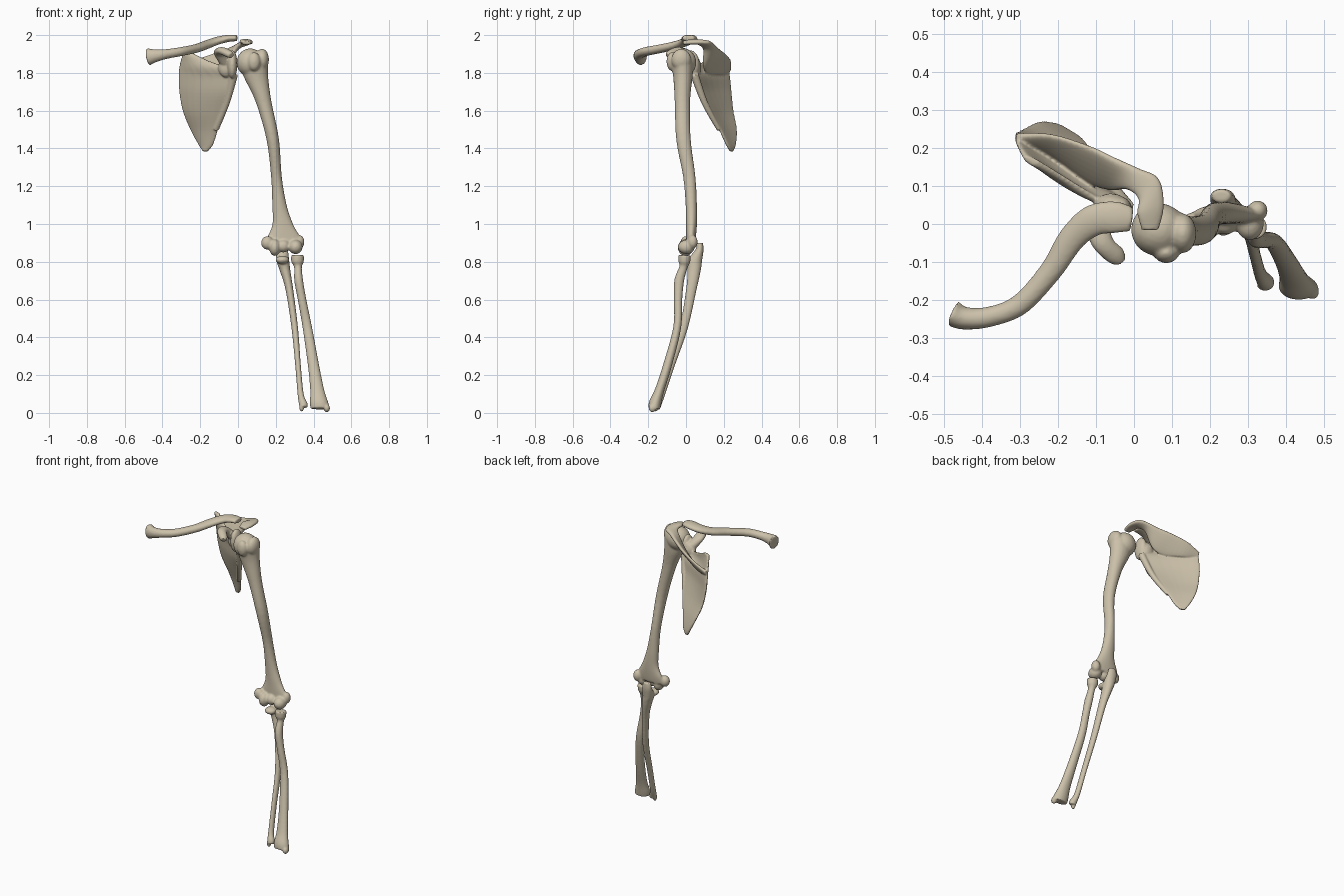
import bpy, bmesh, math
from mathutils import Vector, Matrix

bone_mat = bpy.data.materials.new("bone")
bone_mat.diffuse_color = (0.60, 0.53, 0.40, 1)


def spline(rows, steps=5):
    """Catmull-Rom through rows of plain numbers."""
    out = []
    n = len(rows)
    for i in range(n - 1):
        quad = [rows[max(0, min(n - 1, i + k))] for k in (-1, 0, 1, 2)]
        for s in range(steps):
            t = s / steps
            out.append([0.5 * (2 * b + (c - a) * t + (2 * a - 5 * b + 4 * c - d) * t ** 2
                               + (3 * b - a - 3 * c + d) * t ** 3) for a, b, c, d in zip(*quad)])
    return out + [list(rows[-1])]


def loft(bm, rows, bulge=0.0, power=1.0, sides=20):
    """Skin of flattened rings; row = edge A xyz, edge B xyz, half thickness."""
    rows = spline(rows)
    mids = [(Vector(r[0:3]) + Vector(r[3:6])) / 2 for r in rows]
    rings = []
    for i, r in enumerate(rows):
        half = (Vector(r[3:6]) - Vector(r[0:3])) / 2
        along = mids[min(i + 1, len(rows) - 1)] - mids[max(i - 1, 0)]
        normal = half.cross(along).normalized()
        ring = []
        for k in range(sides):
            a = 2 * math.pi * k / sides
            c, s = math.cos(a), math.sin(a)
            off = math.copysign(abs(s) ** power, s) * r[6] + bulge * (1 - c * c) * half.length
            ring.append(bm.verts.new(mids[i] + half * c + normal * off))
        rings.append(ring)
    for p, q in zip(rings, rings[1:]):
        for k in range(sides):
            m = (k + 1) % sides
            bm.faces.new((p[k], p[m], q[m], q[k]))
    bm.faces.new(rings[0])
    bm.faces.new(rings[-1])


def shaft(bm, rows):
    """Upright bone; row = z, x min, x max, y min, y max."""
    loft(bm, [(x0, (y0 + y1) / 2, z, x1, (y0 + y1) / 2, z, (y1 - y0) / 2)
              for z, x0, x1, y0, y1 in rows])


def blobs(bm, items):
    """Ellipsoids; item = centre xyz, radii xyz."""
    for x, y, z, a, b, c in items:
        bmesh.ops.create_icosphere(bm, subdivisions=3, radius=1,
                                   matrix=Matrix.Translation((x, y, z)) @ Matrix.Diagonal((a, b, c, 1)))


def finish(bm, name, voxel=0.006, smooth=5):
    """Fuse the overlapping pieces into one smooth bone."""
    bmesh.ops.recalc_face_normals(bm, faces=bm.faces)
    me = bpy.data.meshes.new(name)
    bm.to_mesh(me)
    bm.free()
    me.materials.append(bone_mat)
    for f in me.polygons:
        f.use_smooth = True
    ob = bpy.data.objects.new(name, me)
    bpy.context.collection.objects.link(ob)
    rm = ob.modifiers.new("fuse", 'REMESH')
    rm.mode = 'VOXEL'
    rm.voxel_size = voxel
    rm.use_smooth_shade = True
    sm = ob.modifiers.new("soften", 'SMOOTH')
    sm.factor = 0.5
    sm.iterations = smooth


# humerus: shaft, head with tubercles, elbow condyles
bm = bmesh.new()
shaft(bm, [(1.86, .01, .16, -.08, .04), (1.78, .03, .16, -.068, .035), (1.65, .092, .177, -.06, .022),
           (1.45, .15, .217, -.052, .025), (1.25, .175, .232, -.015, .05), (1.1, .181, .258, -.002, .058),
           (1.0, .182, .292, .0, .058), (.93, .155, .33, .0, .052), (.89, .15, .335, .0, .045)])
blobs(bm, [(.065, -.015, 1.855, .073, .07, .075), (.128, -.025, 1.87, .036, .052, .058),
           (.085, -.075, 1.86, .034, .028, .05), (.155, .0, .9, .033, .03, .036),
           (.325, .035, .905, .027, .027, .037), (.195, -.002, .875, .03, .042, .045),
           (.24, .005, .883, .035, .033, .034), (.305, .002, .878, .037, .045, .038)])
finish(bm, "humerus")

# ulna: olecranon hook, coronoid lip, shaft and small lower head
bm = bmesh.new()
shaft(bm, [(.9, .205, .255, .055, .09), (.86, .2, .265, .05, .093), (.8, .205, .272, .01, .085),
           (.75, .222, .278, .008, .077), (.65, .252, .293, .0, .055), (.45, .283, .318, -.035, .01),
           (.25, .303, .333, -.1, -.06), (.1, .315, .348, -.148, -.11), (.05, .322, .368, -.172, -.128),
           (.03, .325, .368, -.178, -.135)])
blobs(bm, [(.235, .005, .81, .036, .036, .022), (.337, -.16, .03, .013, .014, .024)])
finish(bm, "ulna", 0.005, 4)

# radius: disc head, neck, tuberosity, flared wrist end
bm = bmesh.new()
shaft(bm, [(.835, .282, .35, -.04, .025), (.80, .282, .348, -.04, .022), (.77, .297, .338, -.036, .008),
           (.7, .298, .345, -.062, -.01), (.6, .316, .362, -.064, -.02), (.45, .342, .393, -.068, -.026),
           (.25, .37, .43, -.122, -.075), (.12, .382, .457, -.165, -.115), (.055, .38, .478, -.195, -.13),
           (.022, .384, .486, -.2, -.137)])
blobs(bm, [(.47, -.178, .025, .017, .02, .022)])
finish(bm, "radius_bone", 0.005, 4)

# clavicle: S-shaped bar; row = x, y, z, half width, half height
bm = bmesh.new()
path = [(-.475, -.235, 1.885, .036, .048), (-.445, -.248, 1.89, .03, .036), (-.38, -.244, 1.9, .027, .026),
        (-.3, -.212, 1.913, .028, .024), (-.22, -.125, 1.93, .03, .023), (-.165, -.04, 1.95, .036, .022),
        (-.11, .008, 1.97, .042, .021), (-.05, .018, 1.983, .043, .019), (-.005, .012, 1.984, .032, .016)]
bar = []
for i, (x, y, z, w, h) in enumerate(path):
    a, b = path[max(i - 1, 0)], path[min(i + 1, len(path) - 1)]
    side = Vector((a[1] - b[1], b[0] - a[0], 0)).normalized() * w
    bar.append((x - side.x, y - side.y, z, x + side.x, y + side.y, z, h))
loft(bm, bar)
finish(bm, "clavicle")

# scapula: blade from top corner to lower tip
bm = bmesh.new()
blade = [(1.91, -.288, .175, -.25, .16, .010), (1.87, -.302, .2, -.17, .11, .011),
         (1.83, -.311, .22, -.07, .05, .014), (1.78, -.314, .232, -.01, .045, .017),
         (1.7, -.311, .24, -.035, .07, .015), (1.6, -.293, .25, -.072, .125, .013),
         (1.5, -.252, .268, -.105, .178, .012), (1.42, -.208, .262, -.132, .215, .011),
         (1.385, -.187, .247, -.16, .235, .008)]
loft(bm, [(a, b, z, c, d, z, t) for z, a, b, c, d, t in blade], bulge=-.10, power=.6)
# scapular spine sweeping into the acromion
loft(bm, [(-.305, .215, 1.8, -.31, .235, 1.83, .012), (-.22, .18, 1.79, -.22, .235, 1.87, .011),
          (-.12, .11, 1.8, -.12, .205, 1.905, .013), (-.06, .09, 1.84, -.05, .172, 1.93, .015),
          (-.015, .09, 1.925, .01, .147, 1.952, .015), (.012, .065, 1.955, .065, .12, 1.962, .015),
          (.008, .03, 1.968, .079, .05, 1.962, .014), (.02, -.015, 1.96, .065, -.015, 1.957, .011)], power=.7)
# shoulder socket, its neck and the thick outer border
blobs(bm, [(-.03, .025, 1.845, .027, .046, .075), (-.06, .05, 1.83, .045, .03, .055)])
loft(bm, [(-.045, .04, 1.79, .0, .05, 1.79, .022), (-.075, .095, 1.64, -.045, .105, 1.64, .017),
          (-.13, .175, 1.5, -.1, .175, 1.5, .012)])
# coracoid hook
loft(bm, [(-.1, .05, 1.86, -.04, .03, 1.86, .028), (-.128, .005, 1.905, -.06, -.005, 1.905, .022),
          (-.112, -.055, 1.918, -.055, -.04, 1.915, .02), (-.075, -.095, 1.905, -.03, -.065, 1.9, .02),
          (-.05, -.108, 1.892, -.022, -.088, 1.89, .016)])
finish(bm, "scapula", 0.005, 3)
